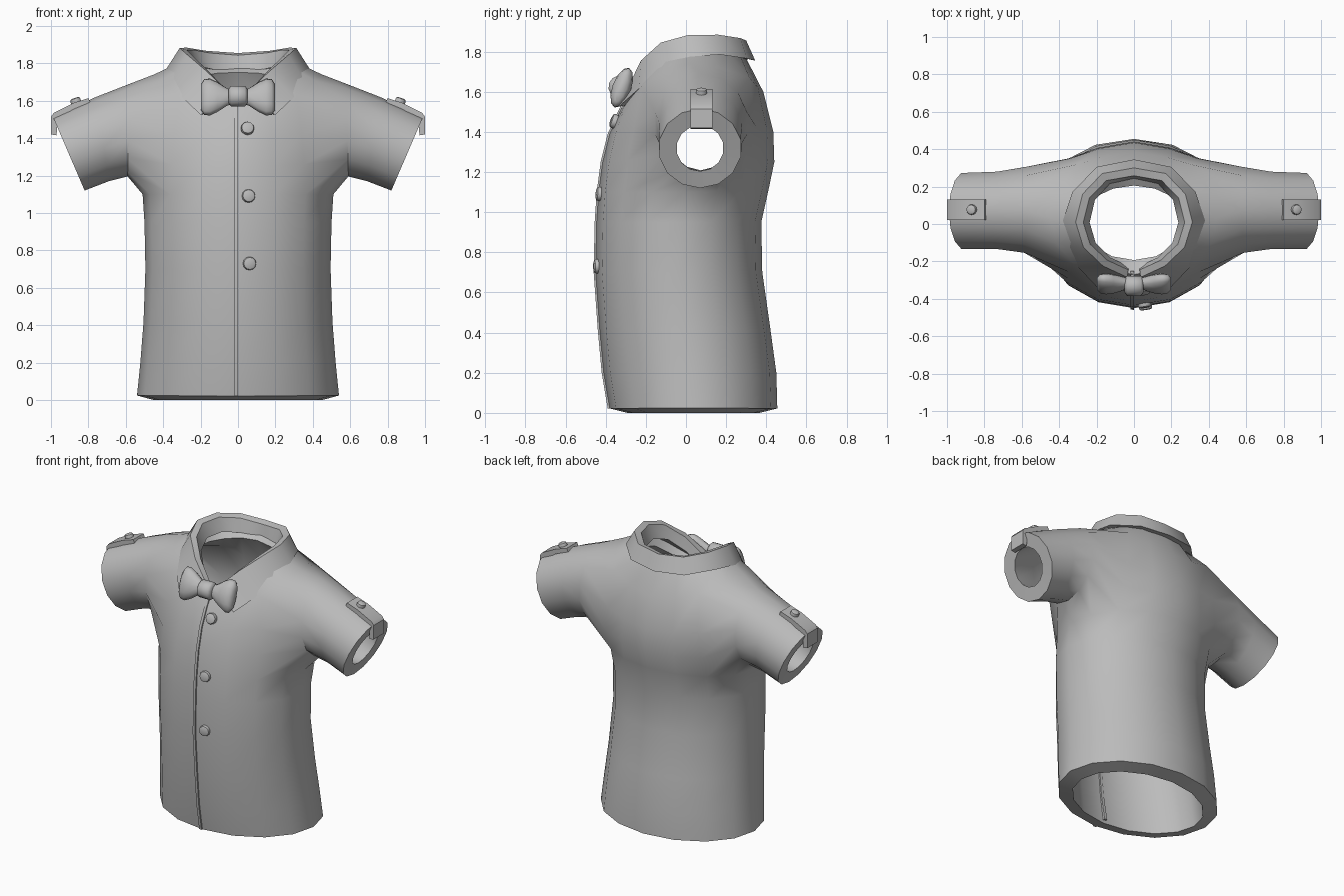
import bpy, bmesh, math
from mathutils import Vector, Matrix

if "Cube" in bpy.data.objects:
    bpy.data.objects.remove(bpy.data.objects["Cube"])

cloth = bpy.data.materials.new("grey_cloth")
cloth.diffuse_color = (0.5, 0.5, 0.5, 1)
cloth.use_nodes = True
cloth.node_tree.nodes["Principled BSDF"].inputs["Base Color"].default_value = cloth.diffuse_color


def finish(name, bm, angle=40):
    bmesh.ops.recalc_face_normals(bm, faces=bm.faces)
    me = bpy.data.meshes.new(name)
    bm.to_mesh(me)
    bm.free()
    ob = bpy.data.objects.new(name, me)
    bpy.context.collection.objects.link(ob)
    me.materials.append(cloth)
    smooth(ob, angle)
    return ob


def smooth(ob, angle):
    for o in bpy.context.selected_objects:
        o.select_set(False)
    ob.select_set(True)
    bpy.context.view_layer.objects.active = ob
    bpy.ops.object.shade_smooth_by_angle(angle=math.radians(angle))


def loft(bm, loops, closed=True, caps=False):
    """Skin a list of point loops with quads."""
    rows = [[bm.verts.new(p) for p in lp] for lp in loops]
    n = len(rows[0])
    for a, b in zip(rows, rows[1:]):
        for i in range(n if closed else n - 1):
            j = (i + 1) % n
            bm.faces.new((a[i], a[j], b[j], b[i]))
    if caps:
        bm.faces.new(rows[0])
        bm.faces.new(rows[-1])
    return rows


# Torso rings: half width, front y, back y, then z at front, side and back
RINGS = [
    (.54, -.38, .455, .022, .024, .022),
    (.522, -.41, .45, .2, .2, .2),
    (.505, -.43, .42, .42, .42, .42),
    (.495, -.45, .38, .7, .7, .7),
    (.50, -.445, .375, .95, .95, .95),
    (.51, -.435, .415, 1.1, 1.1, 1.13),
    (.50, -.415, .44, 1.25, 1.27, 1.25),
    (.48, -.38, .435, 1.39, 1.45, 1.4),
    (.445, -.325, .385, 1.51, 1.742, 1.6),
    (.325, -.27, .285, 1.6, 1.80, 1.795),
]
N, LOW, HIGH = 16, 5, 8      # sides, and the rings bounding each armhole


def ring(hw, yf, yb, zf, zs, zb):
    pts = []
    for i in range(N):
        a = 2 * math.pi * i / N
        s, c = math.sin(a), math.cos(a)
        z = zs + ((zb if s > 0 else zf) - zs) * s * s
        # fuller shoulder blades
        blade = .035 if i in (2, 6) and 1.2 < zf < 1.55 else 0
        pts.append((hw * c, (yf + yb) / 2 + (yb - yf) / 2 * s + blade, z))
    return pts


# Sleeve rings: bottom (x, z), top (x, z), centre y, half depth, wall factor
SLEEVE = [
    ((.59, 1.195), (.58, 1.69), .075, .235, .1),
    ((.69, 1.17), (.76, 1.62), .073, .212, .45),
    ((.82, 1.12), (.99, 1.515), .07, .208, 1),
]

# Shirt body with both sleeves
bm = bmesh.new()
wall_layer = bm.verts.layers.deform.verify()
V = [[bm.verts.new(p) for p in ring(*r)] for r in RINGS]
for row in V:
    for v in row:
        v[wall_layer][0] = 1
for k in range(len(V) - 1):
    for i in range(N):
        j = (i + 1) % N
        at_arm = i in (14, 15, 0, 1, 6, 7, 8, 9)
        if LOW <= k < HIGH and at_arm:
            continue
        bm.faces.new((V[k][i], V[k][j], V[k + 1][j], V[k + 1][i]))
for side in (1, -1):
    col = (lambda c: c % N) if side > 0 else (lambda c: (8 - c) % N)
    path = [(LOW, 0), (LOW, 1), (LOW, 2)] + [(k, 2) for k in range(LOW + 1, HIGH)]
    path += [(HIGH, c) for c in (2, 1, 0, -1, -2)]
    path += [(k, -2) for k in range(HIGH - 1, LOW, -1)] + [(LOW, -2), (LOW, -1)]
    prev = [V[k][col(c)] for k, c in path]
    n = len(prev)
    for (bx, bz), (tx, tz), cy, ry, thick in SLEEVE:
        cur = []
        for i in range(n):
            a = 2 * math.pi * i / n
            t = (1 - math.cos(a)) / 2
            v = bm.verts.new((side * (bx + (tx - bx) * t),
                              cy + ry * math.sin(a), bz + (tz - bz) * t))
            v[wall_layer][0] = thick
            cur.append(v)
        for i in range(n):
            j = (i + 1) % n
            bm.faces.new((prev[i], prev[j], cur[j], cur[i]))
        prev = cur
bmesh.ops.delete(bm, geom=[v for v in bm.verts if not v.link_faces], context='VERTS')
outer = len(bm.verts)
shirt = finish("shirt_body", bm, 50)
shirt.vertex_groups.new(name="wall")
wall = shirt.modifiers.new("wall", 'SOLIDIFY')
wall.thickness = .09
wall.offset = -1
wall.vertex_group = "wall"
bpy.ops.object.modifier_apply(modifier="wall")
for v in shirt.data.vertices[outer:]:      # inner edge of the hem
    if v.co.z < .1:
        v.co.z = 0
smooth(shirt, 42)

# Front placket seam following the belly curve
bm = bmesh.new()
depth = [.1] * 7 + [.08, .05, .02]
loft(bm, [[(-.02, r[1] - .006, r[3]), (0, r[1] - .01, r[3]),
           (0, r[1] + d, r[3] + .004), (-.02, r[1] + d, r[3] + .004)]
          for r, d in zip(RINGS, depth)], caps=True)
finish("placket_seam", bm)

# Collar: lower outer edge and folded top edge, from back centre to front tip
LOWER = [(0, .345, 1.755), (.2, .305, 1.765), (.33, .17, 1.785), (.38, .02, 1.775),
         (.355, -.12, 1.705), (.295, -.235, 1.615), (.2, -.335, 1.525)]
UPPER = [(0, .3, 1.855), (.17, .27, 1.867), (.275, .16, 1.884), (.312, .01, 1.882),
         (.27, -.125, 1.845), (.165, -.225, 1.755), (.035, -.285, 1.63)]
sections = []
for lo, up in zip(LOWER, UPPER):
    lo, up = Vector(lo), Vector(up)
    inner = Vector((up.x * .87, up.y * .86, up.z - .012))
    stand = Vector((up.x * .76, up.y * .8, up.z - .1))
    under = lo.lerp(up, .12) + Vector((-lo.x * .08, -lo.y * .08, -.005))
    sections.append([lo, up, inner, stand, under])
mirrored = [[Vector((-p.x, p.y, p.z)) for p in s] for s in sections[:0:-1]]
bm = bmesh.new()
loft(bm, mirrored + sections, caps=True)
finish("collar", bm, 45)


def oval(x, hy, hz, n=12):
    return [(x, hy * math.cos(2 * math.pi * i / n), hz * math.sin(2 * math.pi * i / n))
            for i in range(n)]


# Bow tie: two puffed wings and a knot, leaning back with the chest
lean = Matrix.Translation((0, -.32, 1.62)) @ Matrix.Rotation(math.radians(-20), 4, 'X')
WING = [(.02, .025, .035), (.06, .035, .05), (.11, .045, .085),
        (.15, .047, .105), (.18, .04, .102), (.197, .022, .075)]
for side, name in ((1, "bow_wing_left"), (-1, "bow_wing_right")):
    bm = bmesh.new()
    loft(bm, [oval(side * x, hy, hz) for x, hy, hz in WING], caps=True)
    bmesh.ops.transform(bm, matrix=lean, verts=bm.verts)
    finish(name, bm, 60)
bm = bmesh.new()
loft(bm, [oval(x, hy, hz) for x, hy, hz in
          ((-.05, .035, .04), (-.037, .055, .057), (.037, .055, .057), (.05, .035, .04))],
     caps=True)
bmesh.ops.transform(bm, matrix=lean @ Matrix.Translation((0, -.012, 0)), verts=bm.verts)
finish("bow_knot", bm, 60)


def button(name, loc, normal, r=.036):
    bm = bmesh.new()
    prof = [(.95, -.015), (1, .012), (.9, .022), (.6, .026)]
    loft(bm, [[(r * k * math.cos(2 * math.pi * i / 12), r * k * math.sin(2 * math.pi * i / 12), h)
               for i in range(12)] for k, h in prof], caps=True)
    rot = Vector(normal).to_track_quat('Z', 'Y').to_matrix().to_4x4()
    bmesh.ops.transform(bm, matrix=Matrix.Translation(loc) @ rot, verts=bm.verts)
    finish(name, bm)


# Buttons down the front
button("button_top", (.05, -.35, 1.45), (.1, -1, .35))
button("button_middle", (.055, -.422, 1.09), (.15, -1, .1))
button("button_bottom", (.06, -.434, .73), (.15, -1, .0))

# Sleeve tabs folded over the cuffs, each with a button
TAB = [(.79, 1.592), (.80, 1.614), (.88, 1.588), (.985, 1.535), (1.0, 1.515), (1.0, 1.42),
       (.97, 1.415), (.965, 1.5), (.88, 1.555)]
for side, name in ((1, "left"), (-1, "right")):
    bm = bmesh.new()
    loft(bm, [[(side * x, y, z) for x, z in TAB] for y in (.022, .132)], caps=True)
    finish("sleeve_tab_" + name, bm, 30)
    button("sleeve_button_" + name, (side * .865, .077, 1.59), (side * .35, 0, 1), .028)
